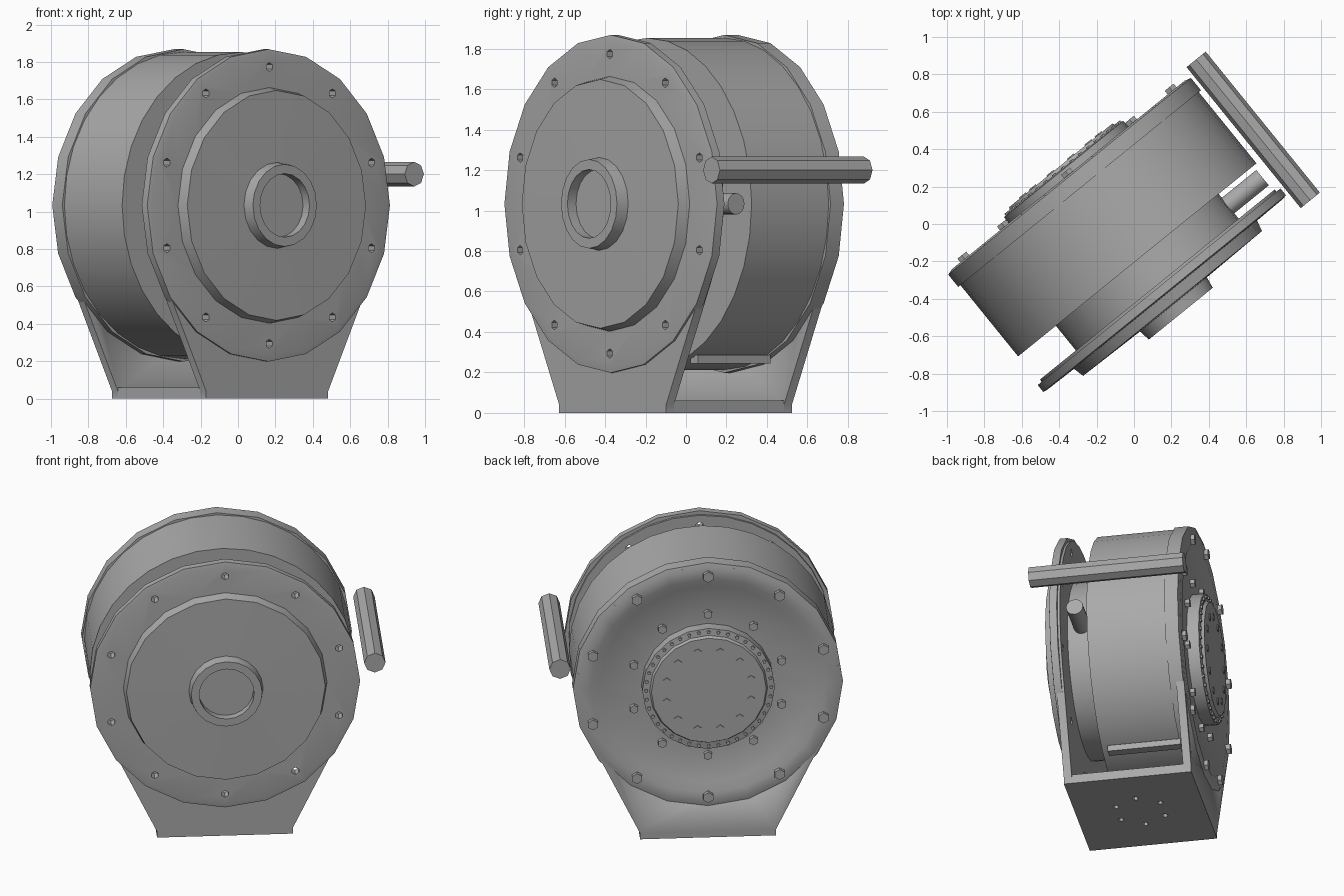
import bpy, bmesh, math
from mathutils import Matrix, Vector

if "Cube" in bpy.data.objects:
    bpy.data.objects.remove(bpy.data.objects["Cube"], do_unlink=True)

TURN = Matrix.Rotation(math.radians(39), 4, 'Z')   # whole machine is turned about z
CX, CZ = -0.107, 1.033                             # drum axis, before turning

steel = bpy.data.materials.new("steel_grey")
steel.use_nodes = True
GREY = (0.4, 0.4, 0.4, 1)
steel.diffuse_color = GREY
steel.node_tree.nodes["Principled BSDF"].inputs["Base Color"].default_value = GREY


def finish(name, bm, smooth=True):
    bmesh.ops.recalc_face_normals(bm, faces=bm.faces)
    bm.transform(TURN)
    mesh = bpy.data.meshes.new(name)
    bm.to_mesh(mesh)
    bm.free()
    mesh.materials.append(steel)
    ob = bpy.data.objects.new(name, mesh)
    bpy.context.collection.objects.link(ob)
    if smooth:
        bpy.ops.object.select_all(action='DESELECT')
        ob.select_set(True)
        bpy.context.view_layer.objects.active = ob
        bpy.ops.object.shade_smooth_by_angle(angle=math.radians(30))
    return ob


def lathe(name, profile, sides=20):
    """Spin (radius, y) points, starting and ending on the drum axis."""
    bm = bmesh.new()
    rings = []
    for r, y in profile:
        n = sides if r else 1
        rings.append([bm.verts.new((CX + r * math.sin(math.tau * i / sides), y,
                                    CZ + r * math.cos(math.tau * i / sides))) for i in range(n)])
    for a, b in zip(rings, rings[1:]):
        for i in range(sides):
            j = (i + 1) % sides
            quad = [a[i % len(a)], a[j % len(a)], b[j % len(b)], b[i % len(b)]]
            bm.faces.new(list(dict.fromkeys(quad)))
    return finish(name, bm)


def add_rod(bm, centre, radius, length, axis='Y', sides=8):
    spin = {'X': Matrix.Rotation(math.pi / 2, 4, 'Y'),
            'Y': Matrix.Rotation(math.pi / 2, 4, 'X'), 'Z': Matrix()}[axis]
    bmesh.ops.create_cone(bm, cap_ends=True, segments=sides, radius1=radius, radius2=radius,
                          depth=length, matrix=Matrix.Translation(centre) @ spin)


def bolt_ring(name, ring_r, y, radius, length, count=10, sides=6, start=0.0):
    bm = bmesh.new()
    for i in range(count):
        a = math.tau * (i + start) / count
        add_rod(bm, Vector((CX + ring_r * math.sin(a), y, CZ + ring_r * math.cos(a))),
                radius, length, 'Y', sides)
    return finish(name, bm, False)


def box(name, centre, size):
    bm = bmesh.new()
    bmesh.ops.create_cube(bm, size=1, matrix=Matrix.Translation(centre)
                          @ Matrix.Diagonal((*size, 1)))
    return finish(name, bm, False)


def cut(target, cutter):
    mod = target.modifiers.new("holes", 'BOOLEAN')
    mod.operation = 'DIFFERENCE'
    mod.solver = 'EXACT'
    mod.object = cutter
    cutter.hide_render = True
    cutter.hide_viewport = True
    cutter.display_type = 'WIRE'


def side_frame(name, y0, y1, radius):
    """Plate with a round head tapering to the foot."""
    bm = bmesh.new()
    start = math.radians(-118)
    pts = [(CX - 0.42, 0), (CX - 0.42, 0.04)]
    for i in range(21):
        a = start - 2 * start * i / 20
        pts.append((CX + radius * math.sin(a), CZ + radius * math.cos(a)))
    pts += [(CX + 0.42, 0.04), (CX + 0.42, 0)]
    face = bm.faces.new([bm.verts.new((x, y0, z)) for x, z in pts])
    out = bmesh.ops.extrude_face_region(bm, geom=[face])
    bmesh.ops.translate(bm, vec=(0, y1 - y0, 0),
                        verts=[v for v in out['geom'] if isinstance(v, bmesh.types.BMVert)])
    return finish(name, bm)


# U-shaped stand, the back plate open in the middle
front_frame = side_frame("front_frame", -0.38, -0.33, 0.81)
back_frame = side_frame("back_frame", 0.37, 0.42, 0.81)
cut(back_frame, lathe("frame_opening_cutter", [(0, 0.3), (0.73, 0.3), (0.73, 0.5), (0, 0.5)]))
floor = box("stand_floor", (CX, 0.02, 0.03), (0.84, 0.70, 0.06))

# Mounting holes under the floor
bm = bmesh.new()
for i in range(6):
    a = math.tau * i / 6
    add_rod(bm, Vector((CX + 0.16 * math.cos(a), 0.02 + 0.16 * math.sin(a), 0)), 0.02, 0.06, 'Z', 6)
cut(floor, finish("floor_hole_cutter", bm, False))

# Main drum with its narrower neck, and a clamp bar low on its side
lathe("drum", [(0, -0.34), (0.56, -0.34), (0.56, -0.16), (0.82, -0.16), (0.82, 0.36), (0, 0.36)], 32)
box("drum_clamp_bar", (CX + 0.32, 0.11, 0.265), (0.06, 0.46, 0.04))

# Front cover with raised centre and hollow hub
cover = lathe("front_cover", [(0, -0.345), (0.835, -0.345), (0.835, -0.392), (0.81, -0.397),
                              (0.63, -0.4), (0.615, -0.46), (0.23, -0.467), (0.22, -0.53),
                              (0.17, -0.53), (0.17, -0.475), (0, -0.475)])
holes = bolt_ring("rim_hole_cutter", 0.74, -0.37, 0.024, 0.2)
cut(cover, holes)
cut(front_frame, holes)

# Back cover: thick rim, shallow dish and raised output flange
lathe("back_cover", [(0, 0.33), (0.835, 0.33), (0.835, 0.415), (0.8, 0.425), (0.73, 0.425),
                     (0.67, 0.395), (0.41, 0.39), (0.41, 0.465), (0.365, 0.47), (0.355, 0.49),
                     (0, 0.49)])
bolt_ring("back_rim_bolts", 0.75, 0.43, 0.035, 0.04)
bolt_ring("back_inner_bolts", 0.48, 0.40, 0.028, 0.04)
bolt_ring("flange_bolts", 0.27, 0.49, 0.025, 0.012, 12, 5, 0.5)
bolt_ring("collar_studs", 0.387, 0.468, 0.012, 0.02, 40, 5)

# Side pin and handle bar
bm = bmesh.new()
add_rod(bm, Vector((0.55, -0.24, CZ)), 0.053, 0.28, 'X', 16)
finish("side_pin", bm)
bm = bmesh.new()
add_rod(bm, Vector((0.812, -0.01, 1.2)), 0.066, 0.97, 'Y', 8)
finish("handle_bar", bm, False)
